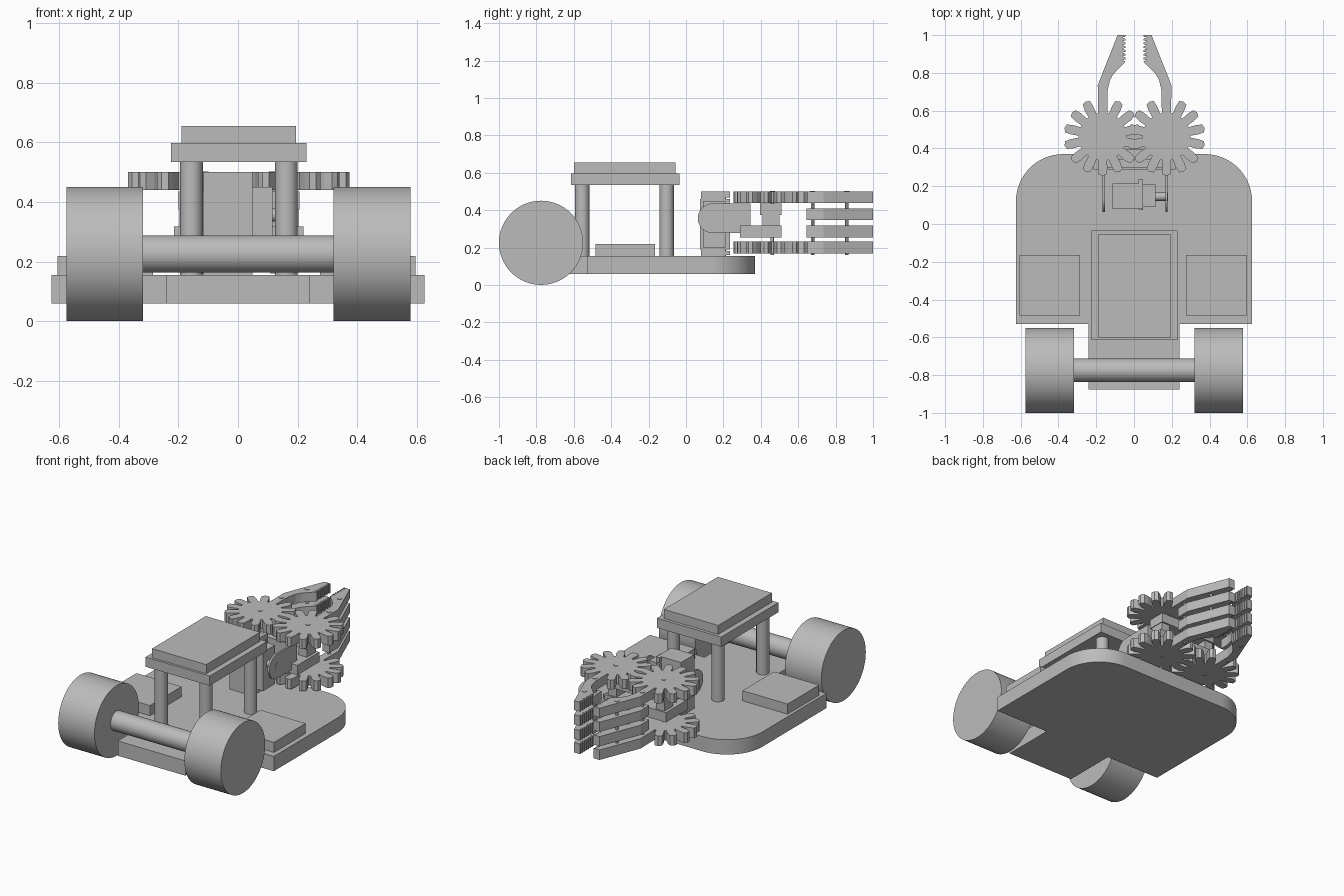
import bpy, bmesh, math
from mathutils import Matrix

if "Cube" in bpy.data.objects:
    bpy.data.objects.remove(bpy.data.objects["Cube"])

grey = bpy.data.materials.new("plain grey")
grey.use_nodes = True
COLOUR = (0.5, 0.5, 0.5, 1)
grey.diffuse_color = COLOUR
grey.node_tree.nodes["Principled BSDF"].inputs["Base Color"].default_value = COLOUR
MID = 0.003  # centre line of the mirrored parts


def finish(name, bm, smooth=False):
    bmesh.ops.recalc_face_normals(bm, faces=bm.faces)
    mesh = bpy.data.meshes.new(name)
    bm.to_mesh(mesh)
    bm.free()
    mesh.materials.append(grey)
    ob = bpy.data.objects.new(name, mesh)
    bpy.context.collection.objects.link(ob)
    if smooth:
        bpy.ops.object.select_all(action='DESELECT')
        ob.select_set(True)
        bpy.context.view_layer.objects.active = ob
        bpy.ops.object.shade_smooth_by_angle(angle=math.radians(30))
    return ob


def prism(name, outline, low, high, smooth=False, axis='Z'):
    """Extrude an outline along z, or a (y, z) outline along x."""
    bm = bmesh.new()
    place = (lambda p, h: (p[0], p[1], h)) if axis == 'Z' else (lambda p, h: (h, p[0], p[1]))
    rings = [[bm.verts.new(place(p, h)) for p in outline] for h in (low, high)]
    bm.faces.new(rings[0])
    bm.faces.new(rings[1])
    n = len(outline)
    for i in range(n):
        j = (i + 1) % n
        bm.faces.new((rings[0][i], rings[0][j], rings[1][j], rings[1][i]))
    return finish(name, bm, smooth)


def box(name, x, y, z):
    return prism(name, [(x[0], y[0]), (x[1], y[0]), (x[1], y[1]), (x[0], y[1])], *z)


def arc(cx, cy, r, start, end, steps):
    angles = [math.radians(start + (end - start) * i / steps) for i in range(steps + 1)]
    return [(cx + r * math.cos(a), cy + r * math.sin(a)) for a in angles]


def cylinder(name, centre, r, low, high, axis='Z', segments=32):
    return prism(name, arc(*centre, r, 0, 360, segments)[:-1], low, high, True, axis)


# Chassis with rounded far corners and a narrow tongue between the wheels
half = [(0.24, -0.875), (0.24, -0.53), (0.625, -0.53)] + arc(0.375, 0.12, 0.25, 0, 90, 16)
prism("chassis", half + [(-x, y) for x, y in reversed(half)], 0.06, 0.155, True)

# Wheels and axle
for side, x0, x1 in (("right", -0.575, -0.318), ("left", 0.32, 0.578)):
    cylinder(side + "_wheel", (-0.775, 0.226), 0.225, x0, x1, 'X', 64)
cylinder("axle", (-0.775, 0.226), 0.062, -0.32, 0.32, 'X')

# Side packs
box("right_pack", (-0.605, -0.285), (-0.485, -0.165), (0.155, 0.22))
box("left_pack", (0.275, 0.595), (-0.485, -0.165), (0.155, 0.22))

# Raised deck on four posts
for x in (-0.156, 0.162):
    for y in (-0.555, -0.103):
        cylinder("deck_post", (x, y), 0.038, 0.155, 0.535)
box("deck", (-0.225, 0.23), (-0.615, -0.035), (0.535, 0.597))
box("deck_top", (-0.19, 0.195), (-0.6, -0.055), (0.597, 0.655))

# Servo: body, mount, flange with end tabs, and output shaft
box("servo_mount", (-0.115, 0.03), (0.08, 0.215), (0.155, 0.5))
box("servo_body", (-0.115, 0.115), (0.09, 0.21), (0.2, 0.45))
box("servo_flange", (0.025, 0.048), (0.075, 0.235), (0.19, 0.46))
for z in ((0.16, 0.182), (0.468, 0.5)):
    box("flange_tab", (0.025, 0.048), (0.08, 0.235), z)
box("flange_core", (0.025, 0.048), (0.08, 0.21), (0.155, 0.5))
cylinder("servo_shaft", (0.145, 0.357), 0.022, 0.1, 0.18, 'X', 20)

# Tilt bracket: two round-ended arms joined by a cross plate
arm = arc(0.142, 0.357, 0.079, 90, 270, 20) + [(0.345, 0.278), (0.345, 0.436)]
for side, x in (("right", -0.166), ("left", 0.166)):
    prism(side + "_bracket_arm", arm, x, x + 0.012, True, 'X')
box("bracket_plate", (-0.166, 0.178), (0.3, 0.345), (0.278, 0.436))

# Gripper frame
box("gripper_base", (-0.215, 0.22), (0.288, 0.51), (0.255, 0.318))
box("gripper_bridge", (-0.2, 0.206), (0.395, 0.51), (0.375, 0.435))
for x in (-0.169, 0.169):
    box("bridge_spacer", (x + MID - 0.03, x + MID + 0.03), (0.41, 0.5), (0.318, 0.375))

# Gripper jaws: gears and toothed fingers, mirrored about the centre line
GX, GY, TEETH = 0.169, 0.462, 14
gear = []
for t in range(TEETH):
    middle = (t + 0.5) * 360 / TEETH
    for offset, r in ((-10.5, 0.127), (-8.5, 0.17), (-6, 0.2), (0, 0.207),
                      (6, 0.2), (8.5, 0.17), (10.5, 0.127)):
        a = math.radians(middle + offset)
        gear.append((GX + r * math.cos(a), GY + r * math.sin(a)))

NOTCHES = 7
serration = []
for i in range(NOTCHES):
    y = 1.0 - 0.14 * i / NOTCHES
    serration += [(0.048, y), (0.048, y - 0.008), (0.065, y - 0.012)]
grip = [(0.195, 0.735), (0.09, 1.0)] + serration + [
    (0.046, 0.86), (0.087, 0.82), (0.113, 0.792), (0.13, 0.762), (0.142, 0.71)]


def finger(root):
    return [(0.145, root), (0.193, root)] + grip


for side, s in (("right", -1), ("left", 1)):
    def across(points):
        return [(MID + s * x, y) for x, y in points]
    for level, low, high in (("lower", 0.168, 0.232), ("upper", 0.44, 0.5)):
        prism(f"{side}_{level}_gear", across(gear), low, high)
        prism(f"{side}_{level}_finger", across(finger(0.56)), low, high)
    for low, high in ((0.255, 0.318), (0.348, 0.41)):
        prism(side + "_middle_finger", across(finger(0.645)), low, high)
    # Pins through the jaws, with small heads
    for x, y in ((GX, GY), (GX, 0.677), (0.115, 0.86)):
        spot = (MID + s * x, y)
        cylinder(side + "_pin", spot, 0.009, 0.16, 0.502, segments=12)
        cylinder(side + "_pin_head", spot, 0.014, 0.498, 0.503, segments=12)
